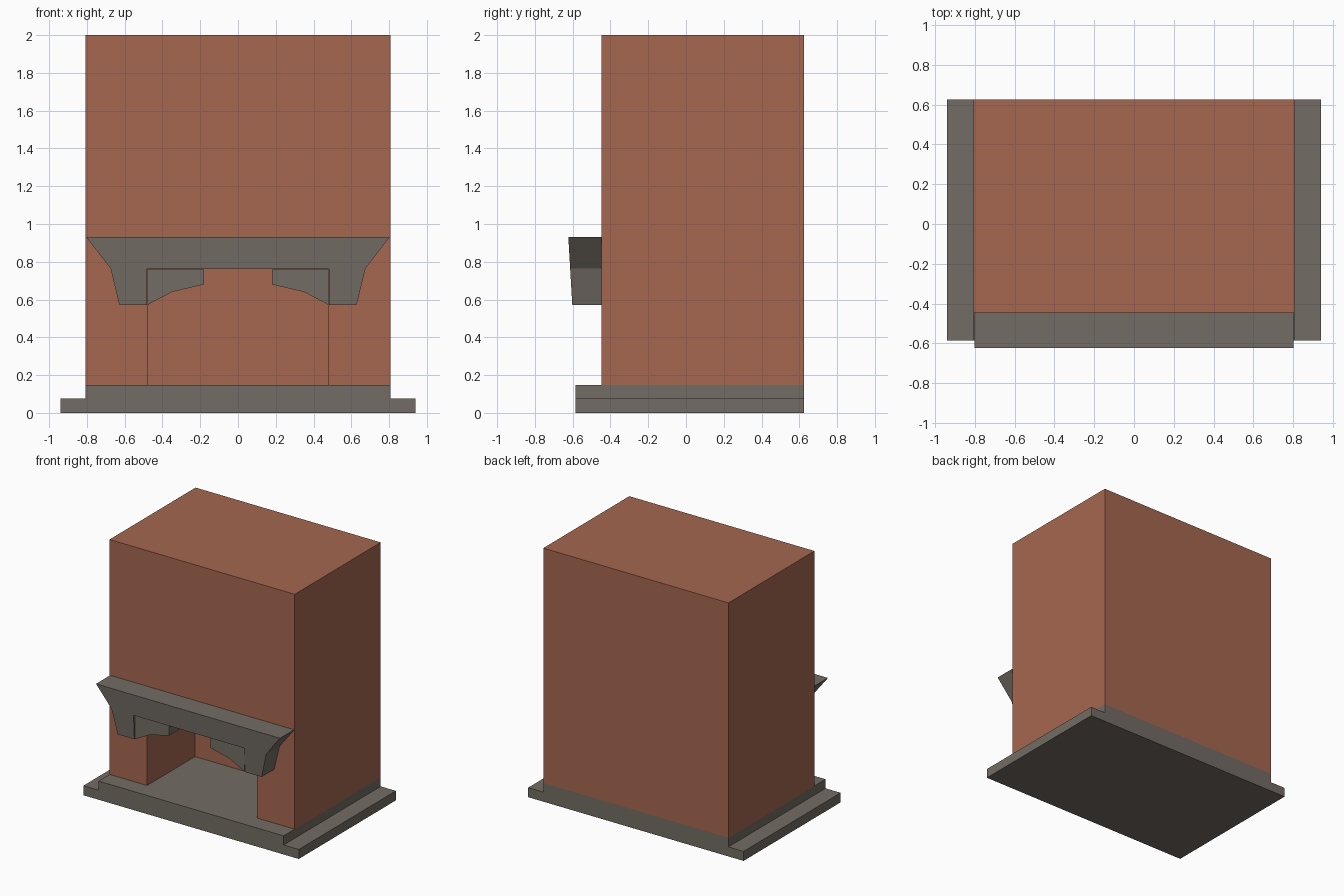
import bpy, bmesh

if "Cube" in bpy.data.objects:
    bpy.data.objects.remove(bpy.data.objects["Cube"])


def material(name, rgb):
    m = bpy.data.materials.new(name)
    m.diffuse_color = (*rgb, 1.0)
    m.use_nodes = True
    m.node_tree.nodes["Principled BSDF"].inputs["Base Color"].default_value = m.diffuse_color
    return m


brick = material("red_brick", (0.376, 0.136, 0.080))
stone = material("grey_stone", (0.171, 0.150, 0.127))


def prism(name, profile, front, back, mat):
    """Extrude an (x, z) outline along y; front may be a function of z."""
    fy = front if callable(front) else (lambda z: front)
    bm = bmesh.new()
    a = [bm.verts.new((x, fy(z), z)) for x, z in profile]
    b = [bm.verts.new((x, back, z)) for x, z in profile]
    bm.faces.new(a)
    bm.faces.new(b[::-1])
    n = len(profile)
    for i in range(n):
        j = (i + 1) % n
        bm.faces.new((a[j], a[i], b[i], b[j]))
    bmesh.ops.recalc_face_normals(bm, faces=bm.faces)
    mesh = bpy.data.meshes.new(name)
    bm.to_mesh(mesh)
    bm.free()
    mesh.materials.append(mat)
    obj = bpy.data.objects.new(name, mesh)
    bpy.context.collection.objects.link(obj)
    return obj


def rect(x0, x1, z0, z1):
    return [(x0, z0), (x1, z0), (x1, z1), (x0, z1)]


def mirrored(half):
    """Complete a symmetric outline from its right half."""
    return half + [(-x, z) for x, z in reversed(half)]


# Stepped hearth
hearth = mirrored([(0.94, 0), (0.94, 0.075), (0.808, 0.075), (0.808, 0.147)])
prism("hearth", hearth, -0.585, 0.625, stone)

# Brick chimney block with the firebox cut out
body = prism("chimney_breast", rect(-0.808, 0.808, 0.147, 2.0), -0.447, 0.625, brick)
cutter = prism("firebox_cutter", rect(-0.48, 0.48, 0.0, 0.77), -0.8, 0.15, brick)
cutter.hide_render = True
mod = body.modifiers.new("firebox", 'BOOLEAN')
mod.operation = 'DIFFERENCE'
mod.solver = 'EXACT'
mod.object = cutter
bpy.context.view_layer.objects.active = body
bpy.ops.object.modifier_apply(modifier=mod.name)
bpy.data.objects.remove(cutter, do_unlink=True)

# Mantel with flared ends, its front leaning out towards the top
mantel = mirrored([(0.803, 0.93), (0.675, 0.765), (0.628, 0.57),
                   (0.483, 0.57), (0.483, 0.763)])
prism("mantel", mantel, lambda z: -0.602 - 0.021 * (z - 0.57) / 0.36, -0.447, stone)

# Corner brackets under the mantel
for side, label in ((-1, "left"), (1, "right")):
    outline = [(0.478, 0.758), (0.18, 0.758), (0.18, 0.68),
               (0.35, 0.64), (0.478, 0.572)]
    prism(label + "_bracket", [(side * x, z) for x, z in outline],
          -0.602, -0.447, stone)
